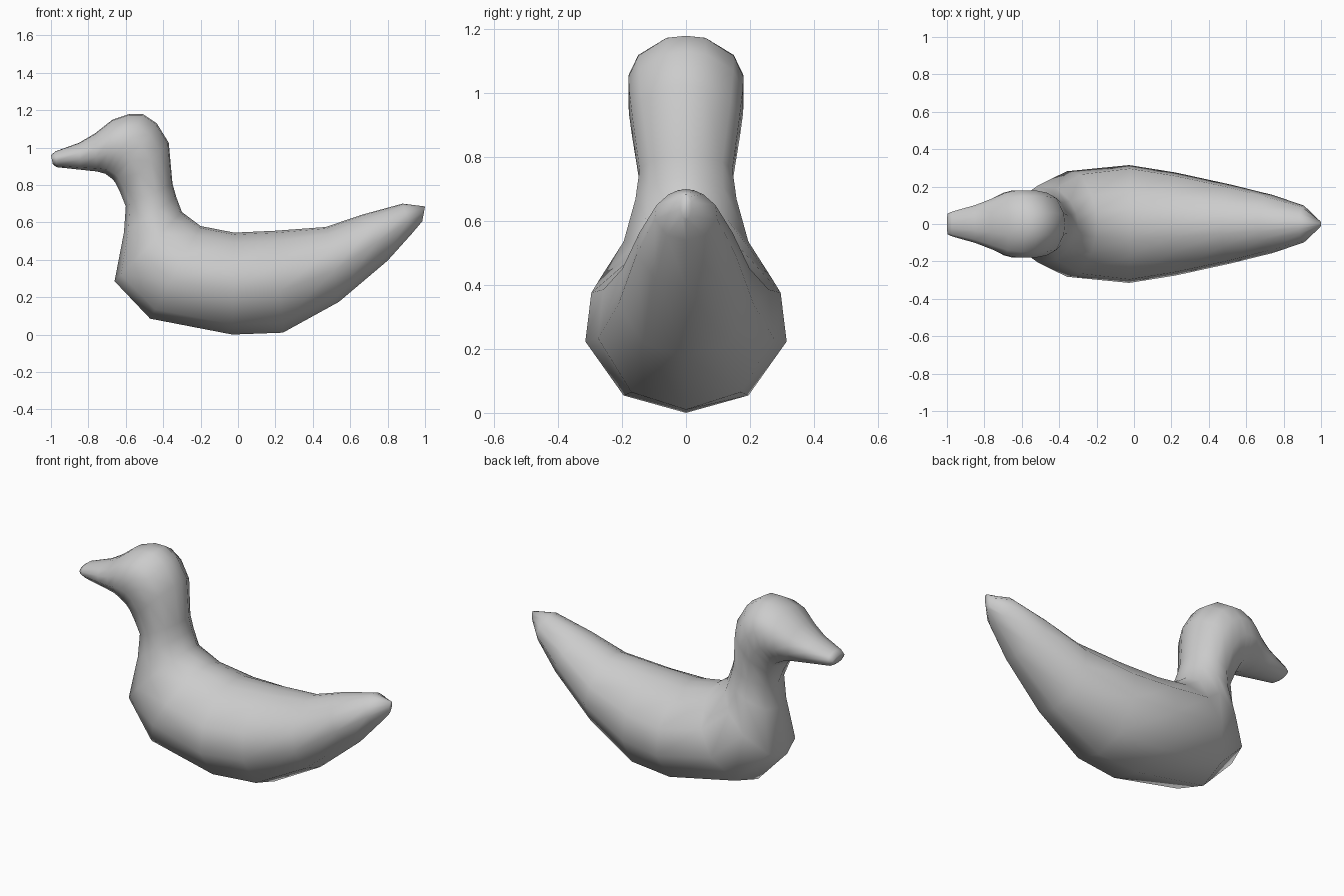
import bpy, bmesh

# Rings along the duck: underside (x, z), upperside (x, z), half width, head-shape blend
RINGS = [
    (0.985, 0.61, 1.00, 0.69, 0.018, 0),
    (0.93, 0.545, 0.88, 0.705, 0.098, 0),
    (0.80, 0.40, 0.66, 0.645, 0.155, 0),
    (0.54, 0.18, 0.47, 0.58, 0.212, 0),
    (0.24, 0.015, 0.20, 0.56, 0.275, 0),
    (-0.03, 0.005, -0.02, 0.55, 0.315, 0),
    (-0.47, 0.09, -0.20, 0.585, 0.282, 0),
    (-0.66, 0.29, -0.30, 0.66, 0.205, 0.2),
    (-0.61, 0.55, -0.33, 0.74, 0.162, 0.6),
    (-0.60, 0.69, -0.35, 0.81, 0.147, 0.8),
    (-0.63, 0.765, -0.37, 1.03, 0.168, 1),
    (-0.655, 0.815, -0.435, 1.135, 0.178, 1),
    (-0.67, 0.835, -0.51, 1.185, 0.18, 1),
    (-0.69, 0.85, -0.58, 1.185, 0.18, 1),
    (-0.71, 0.865, -0.67, 1.155, 0.168, 1),
    (-0.755, 0.877, -0.765, 1.08, 0.135, 1),
    (-0.84, 0.886, -0.85, 1.03, 0.102, 1),
    (-0.97, 0.90, -0.975, 0.985, 0.066, 1),
    (-0.99, 0.915, -1.00, 0.965, 0.055, 1),
]
# Half cross-sections: (fraction up the ring, fraction of half width)
BODY = [(0, 0), (.1, .62), (.41, 1), (.69, .94), (.9, .55), (.98, .25), (1, 0)]
HEAD = [(0, 0), (.08, .6), (.38, 1), (.63, 1), (.82, .83), (.98, .34), (1, 0)]


def ring_points(bx, bz, tx, tz, w, blend):
    half = []
    for (a, b), (c, d) in zip(BODY, HEAD):
        f, g = a + (c - a) * blend, b + (d - b) * blend
        half.append((bx + (tx - bx) * f, w * g, bz + (tz - bz) * f))
    return half + [(x, -y, z) for x, y, z in half[-2:0:-1]]


# Body, neck, head and bill as one continuous skin
bm = bmesh.new()
loops = [[bm.verts.new(p) for p in ring_points(*r)] for r in RINGS]
n = len(loops[0])
for a, b in zip(loops, loops[1:]):
    for i in range(n):
        j = (i + 1) % n
        bm.faces.new((a[i], a[j], b[j], b[i]))
bm.faces.new(loops[0])
bm.faces.new(loops[-1])
low = min(v.co.z for v in bm.verts)
bmesh.ops.translate(bm, verts=bm.verts, vec=(0, 0, -low))
bmesh.ops.recalc_face_normals(bm, faces=bm.faces)
mesh = bpy.data.meshes.new("duck_body")
bm.to_mesh(mesh)
bm.free()
mesh.shade_smooth()
bpy.context.collection.objects.link(bpy.data.objects.new("duck_body", mesh))
